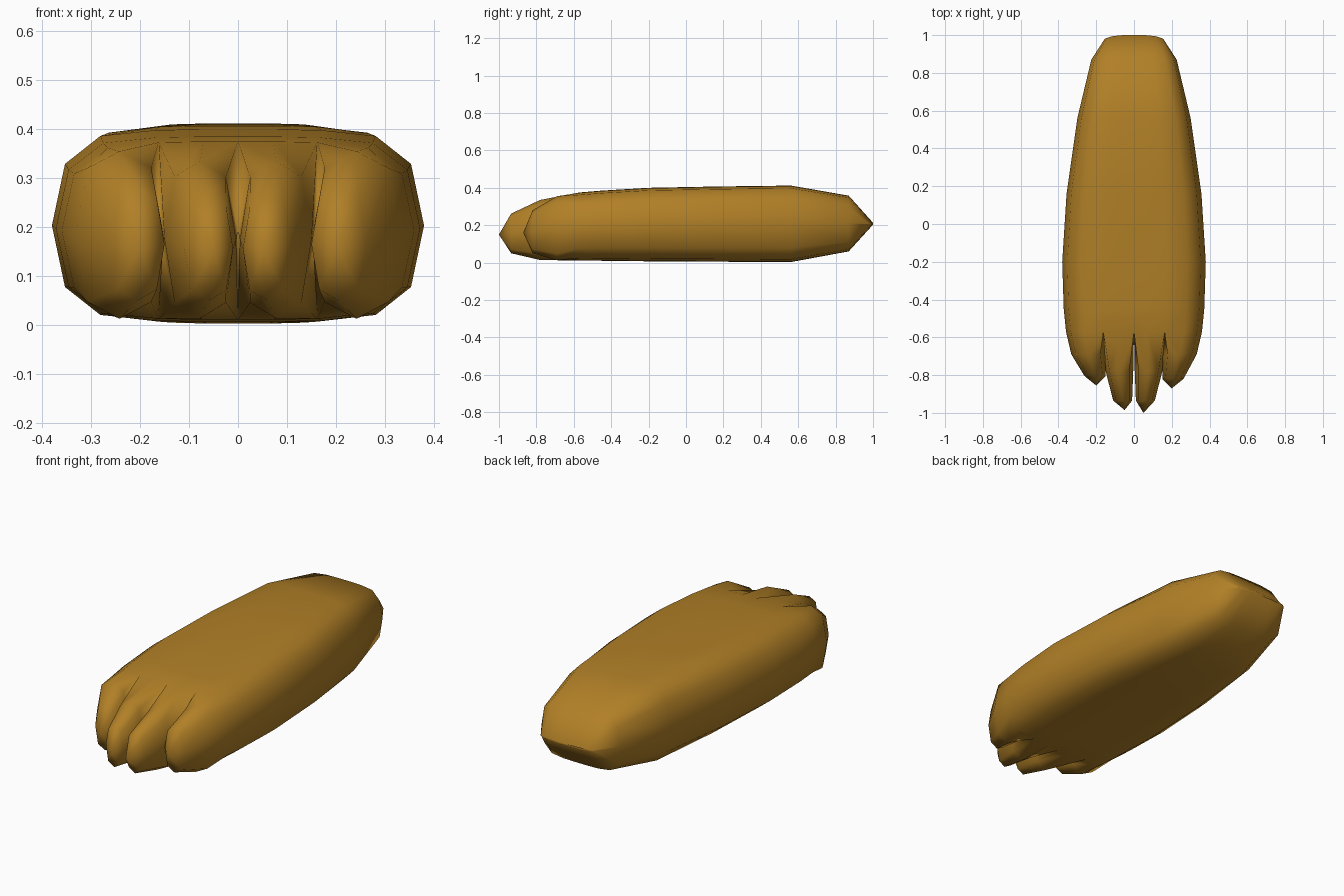
import bpy, bmesh

if "Cube" in bpy.data.objects:
    bpy.data.objects.remove(bpy.data.objects["Cube"])

mat = bpy.data.materials.new("golden brown")
mat.diffuse_color = (0.44, 0.215, 0.02, 1)
mat.use_nodes = True
mat.node_tree.nodes["Principled BSDF"].inputs["Base Color"].default_value = mat.diffuse_color

bm = bmesh.new()

# Upper right quarter of the cross-section, as fractions of half width / half height
QUARTER = [(0, 1), (.2, 1), (.45, .99), (.74, .93), (.93, .64), (1, 0)]
SECTION = (QUARTER + [(x, -z) for x, z in QUARTER[-2::-1]]
           + [(-x, -z) for x, z in QUARTER[1:]] + [(-x, z) for x, z in QUARTER[-2:0:-1]])
N = len(SECTION)  # clockwise from the top middle


def body_ring(y, w, z0, z1, bow=0.0):
    zc, h = (z0 + z1) / 2, (z1 - z0) / 2
    return [bm.verts.new((fx * w, y - bow * fx ** 4, zc + fz * h)) for fx, fz in SECTION]


def bridge(a, b):
    n = len(a)
    for i in range(n):
        bm.faces.new((a[i], a[(i + 1) % n], b[(i + 1) % n], b[i]))


# Main foot body, front to back
stations = [(-.57, .36, .011, .375), (-.45, .372, .010, .385), (-.2, .38, .007, .40),
            (.16, .357, .005, .407), (.56, .30, .003, .412), (.87, .226, .06, .358)]
rings = [body_ring(*s) for s in stations]
rings.append(body_ring(1.0, .155, .203, .213, .02))
for a, b in zip(rings, rings[1:]):
    bridge(a, b)
bm.faces.new(rings[-1])

# Middle points of the slots between the toes
front = rings[0]
slot = {x: bm.verts.new((x * .36, -.57, .193)) for x in (-.45, 0, .45)}

# Octagonal toe section, matching the order of the toe root loops
OCT = [(-.72, .8), (0, 1), (.72, .8), (1, 0), (.72, -.8), (0, -1), (-.72, -.8), (-1, 0)]


def toe(side, root, sections, tip):
    """Loft a toe from its root loop on the body to a pointed tip."""
    prev = root
    for y, x0, x1, z0, z1 in sections:
        cx, hw, zc, h = (x0 + x1) / 2, (x1 - x0) / 2, (z0 + z1) / 2, (z1 - z0) / 2
        ring = [bm.verts.new((side * (cx + ox * hw), y, zc + oz * h)) for ox, oz in OCT]
        bridge(prev, ring)
        prev = ring
    end = bm.verts.new((side * tip[0], tip[1], tip[2]))
    for i in range(8):
        bm.faces.new((prev[i], prev[(i + 1) % 8], end))


for side in (1, -1):
    p = lambda i: front[(side * i) % N]
    inner_root = [p(0), p(1), p(2), slot[side * .45], p(8), p(9), p(10), slot[0]]
    outer_root = [p(2), p(3), p(4), p(5), p(6), p(7), p(8), slot[side * .45]]
    toe(side, inner_root,
        [(-.78, .004, .15, .014, .335), (-.935, .01, .11, .05, .262)],
        (.05, -1.0 if side > 0 else -.985, .15))
    d = 0 if side > 0 else .015
    toe(side, outer_root,
        [(-.69, .152, .332, .013, .355), (-.82 + d, .15, .262, .05, .28)],
        (.2, -.87 + d, .16))

bmesh.ops.recalc_face_normals(bm, faces=bm.faces)
for f in bm.faces:
    f.smooth = True
mesh = bpy.data.meshes.new("foot")
bm.to_mesh(mesh)
bm.free()
mesh.materials.append(mat)
foot = bpy.data.objects.new("foot", mesh)
bpy.context.collection.objects.link(foot)
